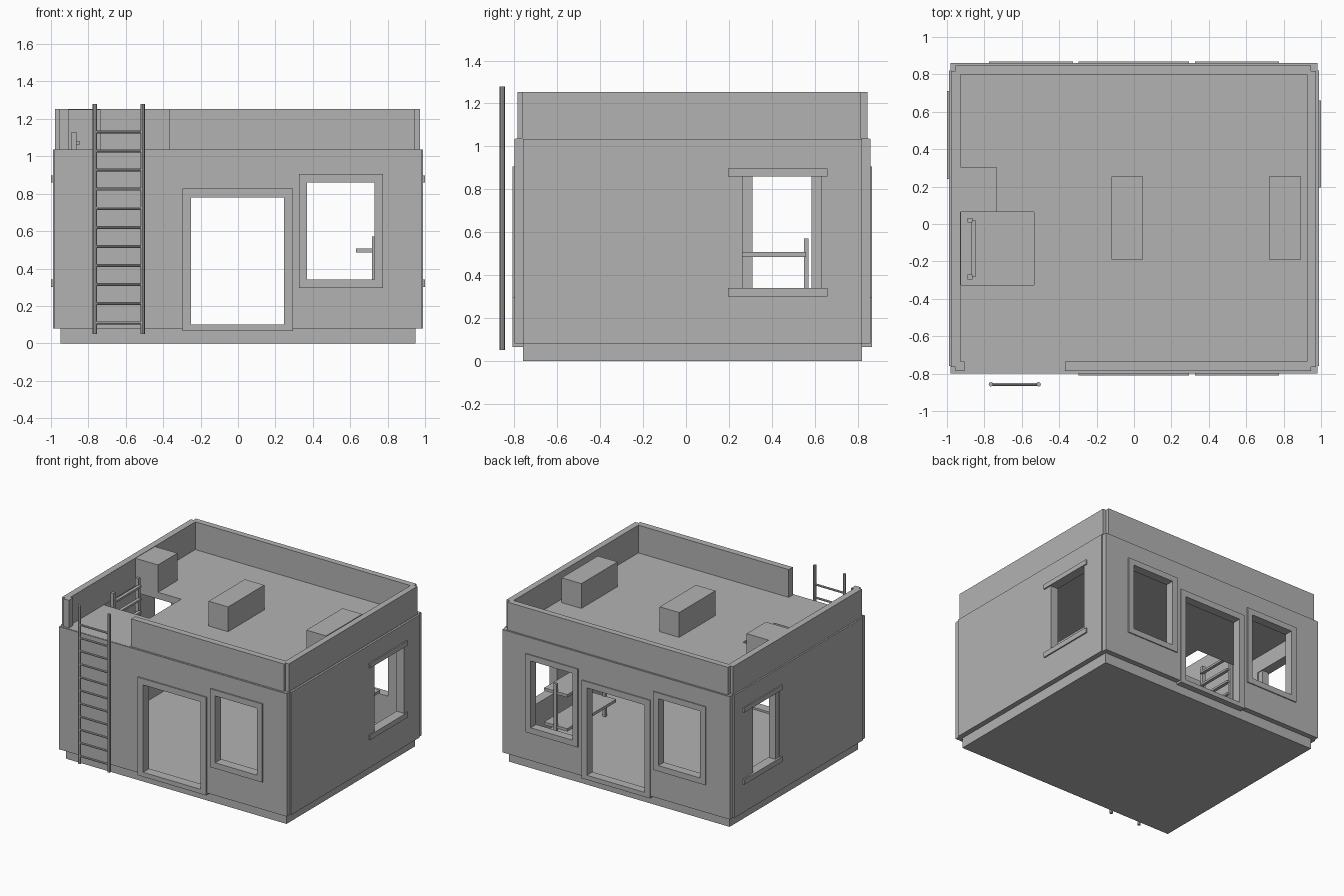
import bpy, bmesh, math
from mathutils import Vector

if "Cube" in bpy.data.objects:
    bpy.data.objects.remove(bpy.data.objects["Cube"])

grey = bpy.data.materials.new("plain_grey")
grey.diffuse_color = (0.45, 0.45, 0.45, 1)
grey.use_nodes = True
grey.node_tree.nodes["Principled BSDF"].inputs["Base Color"].default_value = grey.diffuse_color


def finish(name, bm):
    me = bpy.data.meshes.new(name)
    bm.to_mesh(me)
    bm.free()
    me.materials.append(grey)
    ob = bpy.data.objects.new(name, me)
    bpy.context.collection.objects.link(ob)
    return ob


def add_box(bm, x, y, z):
    r = bmesh.ops.create_cube(bm, size=1)
    for v in r["verts"]:
        v.co = Vector([lo + (c + 0.5) * (hi - lo) for c, (lo, hi) in zip(v.co, (x, y, z))])


def boxes(name, *parts):
    bm = bmesh.new()
    for p in parts:
        add_box(bm, *p)
    return finish(name, bm)


def cut(ob, *holes):
    """Cut box-shaped openings through an object."""
    for h in holes:
        c = boxes("cutter", h)
        c.hide_render = True
        m = ob.modifiers.new("opening", "BOOLEAN")
        m.operation, m.solver, m.object = "DIFFERENCE", "EXACT", c
        bpy.context.view_layer.update()
        ev = ob.evaluated_get(bpy.context.evaluated_depsgraph_get())
        me = bpy.data.meshes.new_from_object(ev)
        ob.modifiers.clear()
        ob.data = me
        bpy.data.objects.remove(c)


def rod(bm, a, b, r):
    a, b = Vector(a), Vector(b)
    mat = (b - a).to_track_quat("Z", "Y").to_matrix().to_4x4()
    mat.translation = (a + b) / 2
    bmesh.ops.create_cone(bm, cap_ends=True, segments=8, radius1=r, radius2=r,
                          depth=(b - a).length, matrix=mat)


# plinth with floor
boxes("base_floor", ((-0.95, 0.95), (-0.76, 0.82), (0, 0.085)))

# walls with openings
WZ = (0.08, 1.035)
DOOR = ((-0.25, 0.245), (0.0, 0.78))
WIN, WINZ = (0.37, 0.73), (0.34, 0.86)
WIN_L = (-0.73, -0.37)
SIDE = (0.263, 0.63)
thru = (-2, 2)
front = boxes("front_wall", ((-0.98, 0.98), (-0.80, -0.735), WZ))
cut(front, (DOOR[0], thru, DOOR[1]), (WIN, thru, WINZ))
back = boxes("back_wall", ((-0.98, 0.98), (0.80, 0.86), WZ))
cut(back, (DOOR[0], thru, DOOR[1]), (WIN, thru, WINZ), (WIN_L, thru, WINZ))
for name, x in (("right_wall", (0.925, 0.99)), ("left_wall", (-0.99, -0.925))):
    w = boxes(name, (x, (-0.76, 0.82), WZ))
    cut(w, (thru, SIDE, WINZ))

# inner jambs of the left window
boxes("left_window_jambs",
      *[((-0.985, -0.93), y, WINZ) for y in ((0.263, 0.309), (0.584, 0.63))])


# door and window surrounds on front and back
def surround(name, x, z, y, w=0.048, sill=True):
    t = [((x[0] - w, x[0]), y, z), ((x[1], x[1] + w), y, z),
         ((x[0] - w, x[1] + w), y, (z[1], z[1] + w))]
    if sill:
        t.append(((x[0] - w, x[1] + w), y, (z[0] - w, z[0])))
    boxes(name, *t)


for side, y, ysill in (("front", (-0.81, -0.79), (-0.81, -0.735)),
                       ("back", (0.85, 0.868), (0.80, 0.868))):
    surround(side + "_door_frame", DOOR[0], (0.1, 0.78), y, sill=False)
    boxes(side + "_door_threshold", ((-0.298, 0.293), ysill, (0.065, 0.10)))
    surround(side + "_window_frame", WIN, WINZ, y, 0.045)
surround("back_left_window_frame", WIN_L, WINZ, (0.85, 0.868), 0.045)

# lintels and sills on the side windows
for side, x, y in (("right", (0.98, 1.0), (0.195, 0.66)),
                   ("left", (-1.0, -0.98), (0.24, 0.71))):
    boxes(side + "_window_lintel_and_sill", (x, y, (0.86, 0.897)), (x, y, (0.30, 0.34)))

# roof with ladder hatch
roof = boxes("roof_slab", ((-0.975, 0.975), (-0.795, 0.855), (0.985, 1.037)))
cut(roof, ((-0.925, -0.535), (-0.325, 0.065), (0.5, 2)))

# parapet, open at the front where the ladder arrives
PZ = (1.03, 1.253)
boxes("side_parapets", ((-0.978, -0.928), (-0.765, 0.817), PZ),
      ((0.925, 0.973), (-0.765, 0.817), PZ))
boxes("back_parapet", ((-0.955, 0.945), (0.80, 0.847), PZ))
boxes("front_parapet", ((-0.37, 0.945), (-0.785, -0.735), PZ),
      ((-0.955, -0.907), (-0.785, -0.735), PZ))

# boxes on the roof
boxes("roof_vent_middle", ((-0.12, 0.048), (-0.19, 0.255), (1.03, 1.23)))
boxes("roof_vent_right", ((0.722, 0.892), (-0.19, 0.255), (1.03, 1.23)))
boxes("roof_block_left", ((-0.94, -0.735), (0.065, 0.305), (1.03, 1.25)))

# outside ladder
bm = bmesh.new()
for x in (-0.765, -0.51):
    rod(bm, (x, -0.857, 0.05), (x, -0.857, 1.28), 0.012)
for i in range(11):
    z = 0.11 + i * 0.102
    rod(bm, (-0.765, -0.857, z), (-0.51, -0.857, z), 0.008)
finish("outside_ladder", bm)

# inside ladder up to the hatch
treads = [((-0.87, -0.845), (-0.28, 0.02), (z - 0.008, z + 0.008))
          for z in [0.17 + 0.1 * i for i in range(10)]]
boxes("inside_ladder", *treads,
      *[((-0.89, -0.863), (y - 0.013, y + 0.013), (0.085, 1.13)) for y in (0.02, -0.283)])

# shelf rack inside by the right window
boxes("shelf_rack",
      *[((0.63, 0.83), (-0.04, 0.56), (z, z + 0.022)) for z in (0.22, 0.485)],
      *[((0.717, 0.742), (y, y + 0.02), (0.085, 0.57)) for y in (-0.05, 0.55)])
